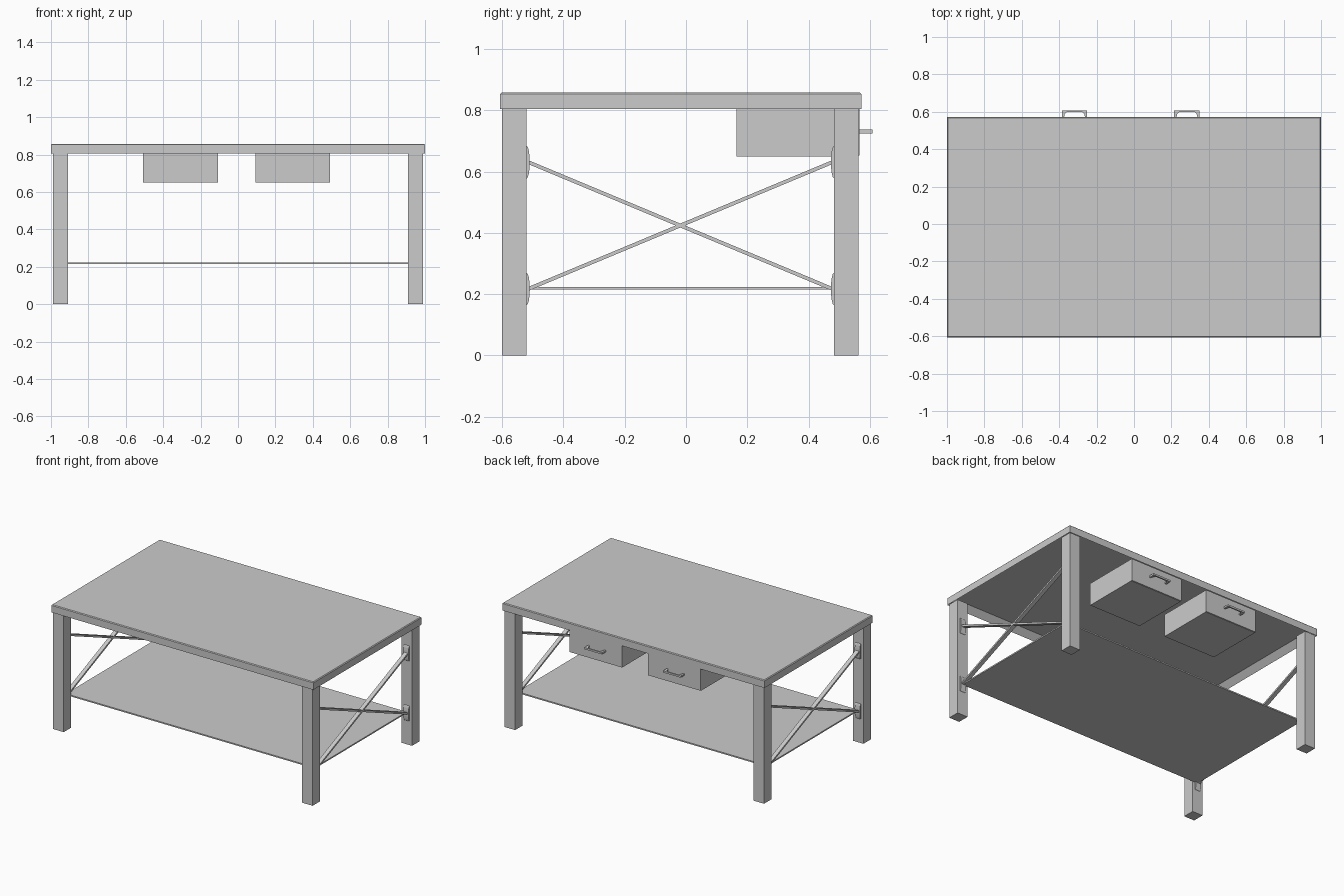
import bpy, bmesh, math
from mathutils import Vector

if "Cube" in bpy.data.objects:
    bpy.data.objects.remove(bpy.data.objects["Cube"])


def prism(name, pts, axis, lo, hi):
    """Extrude a 2D outline along 'x' (pts are y,z) or 'z' (pts are x,y)."""
    def place(p, h):
        return (h, p[0], p[1]) if axis == 'x' else (p[0], p[1], h)
    bm = bmesh.new()
    face = bm.faces.new([bm.verts.new(place(p, lo)) for p in pts])
    ext = bmesh.ops.extrude_face_region(bm, geom=[face])
    verts = [g for g in ext['geom'] if isinstance(g, bmesh.types.BMVert)]
    delta = Vector((hi - lo, 0, 0)) if axis == 'x' else Vector((0, 0, hi - lo))
    bmesh.ops.translate(bm, verts=verts, vec=delta)
    bmesh.ops.recalc_face_normals(bm, faces=bm.faces)
    me = bpy.data.meshes.new(name)
    bm.to_mesh(me)
    bm.free()
    ob = bpy.data.objects.new(name, me)
    bpy.context.collection.objects.link(ob)
    return ob


def box(name, x, y, z):
    return prism(name, [(x[0], y[0]), (x[1], y[0]), (x[1], y[1]), (x[0], y[1])],
                 'z', z[0], z[1])


# Tabletop: slab with softened upper edge and a recess underneath
RIM, CEIL = 0.05, 0.845
top = box("tabletop", (-1, 1), (-0.607, 0.573), (0.805, 0.858))
bm = bmesh.new()
bm.from_mesh(top.data)
under = min(bm.faces, key=lambda f: f.calc_center_median().z)
upper = [e for e in bm.edges if all(v.co.z > 0.85 for v in e.verts)]
bmesh.ops.inset_region(bm, faces=[under], thickness=RIM)
bmesh.ops.translate(bm, verts=under.verts, vec=(0, 0, CEIL - 0.805))
ext = bmesh.ops.bevel(bm, geom=upper, offset=0.005, segments=1, affect='EDGES')
bmesh.ops.recalc_face_normals(bm, faces=bm.faces)
bm.to_mesh(top.data)
bm.free()

# Lower shelf
box("shelf", (-0.95, 0.95), (-0.52, 0.483), (0.215, 0.224))

LEGS_Y = {"front": (-0.6, -0.52), "back": (0.483, 0.563)}
LOW, HIGH = 0.217, 0.631
for side, s in (("left", -1), ("right", 1)):
    # Legs
    xs = sorted((s * 0.91, s * 0.99))
    for end, ys in LEGS_Y.items():
        box(f"{end}_{side}_leg", xs, ys, (0, 0.81))
        # Curved brace plates on the inner leg faces
        y0, d = (ys[1], 1) if end == "front" else (ys[0], -1)
        for level, zc in (("lower", LOW), ("upper", HIGH)):
            arc = []
            for i in range(9):
                a = math.pi * i / 8
                arc.append((y0 + d * 0.01 * math.sin(a), zc - 0.053 * math.cos(a)))
            prism(f"{end}_{side}_{level}_plate", arc, 'x', s * 0.95 - 0.02, s * 0.95 + 0.02)
    # Crossed flat brace bars
    for n, (za, zb) in enumerate(((LOW, HIGH), (HIGH, LOW))):
        a, b = Vector((-0.515, za)), Vector((0.478, zb))
        t = (b - a).normalized()
        w = Vector((-t.y, t.x)) * 0.006
        prism(f"{side}_brace_{n + 1}", [a - w, b - w, b + w, a + w], 'x',
              s * 0.95 - 0.014, s * 0.95 + 0.014)

# Drawers with front panels and pull handles
for side, x0 in (("left", -0.508), ("right", 0.093)):
    x1 = x0 + 0.4
    box(f"{side}_drawer", (x0, x1), (0.165, 0.562), (0.65, 0.806))
    box(f"{side}_drawer_front", (x0, x1), (0.562, 0.567), (0.652, 0.806))
    c = (x0 + x1) / 2 - 0.01
    half = [(0.068, 0.567), (0.068, 0.608)]
    inner = [(0.042, 0.598), (0.052, 0.588), (0.057, 0.567)]
    outline = ([(c + x, y) for x, y in half]
               + [(c - x, y) for x, y in reversed(half)]
               + [(c - x, y) for x, y in reversed(inner)]
               + [(c + x, y) for x, y in inner])
    prism(f"{side}_handle", outline, 'z', 0.725, 0.737)
